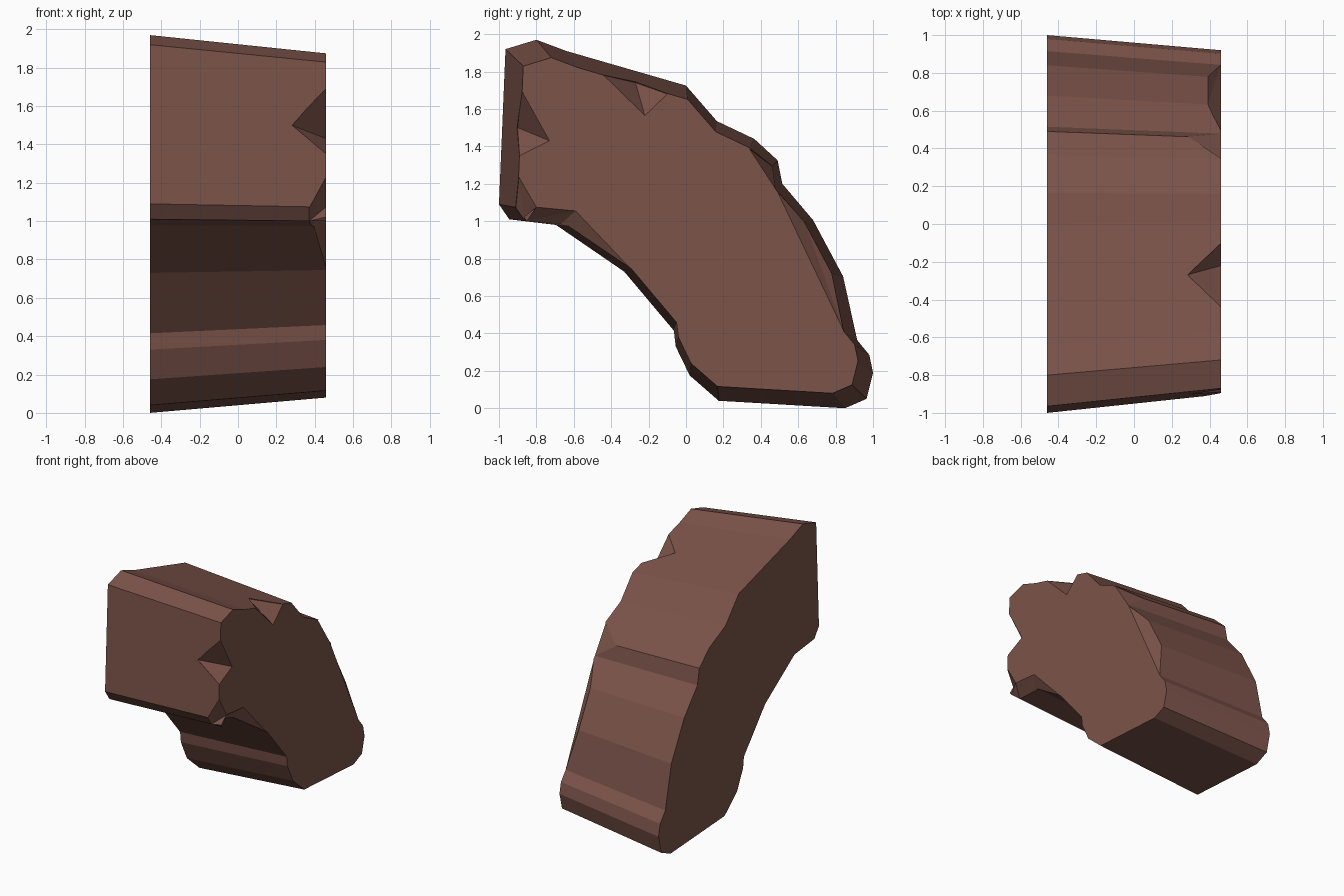
import bpy
import bmesh
from mathutils import Vector

default_cube = bpy.data.objects.get("Cube")
if default_cube:
    bpy.data.objects.remove(default_cube, do_unlink=True)

# Material
brown = bpy.data.materials.new("reddish_brown")
brown.use_nodes = True
colour = (0.2, 0.087, 0.067, 1)
brown.diffuse_color = colour
brown.node_tree.nodes["Principled BSDF"].inputs["Base Color"].default_value = colour


def make_object(name, mesh_builder):
    mesh = bpy.data.meshes.new(name)
    obj = bpy.data.objects.new(name, mesh)
    bpy.context.collection.objects.link(obj)
    mesh_builder.to_mesh(mesh)
    mesh_builder.free()
    mesh.materials.append(brown)
    return obj


# Curved block: a side profile (y, z) lofted to a smaller copy of itself
HALF_WIDTH = 0.46
TAPER = 0.911
PROFILE = [
    (-1, 1.09), (-.965, 1.92), (-.8, 1.97), (-.64, 1.91), (0, 1.725),
    (.165, 1.535), (.365, 1.44), (.49, 1.325), (.515, 1.2), (.68, 1.005),
    (.84, .705), (.915, .365), (.98, .285), (1, .19), (.965, .05),
    (.85, 0), (.175, .04), (.02, .175), (-.055, .33), (-.065, .415),
    (-.33, .73), (-.695, .98), (-.945, 1.01),
]


def build_block():
    bm = bmesh.new()
    wide = [bm.verts.new((-HALF_WIDTH, y, z)) for y, z in PROFILE]
    narrow = [bm.verts.new((HALF_WIDTH, y * TAPER + .009, z * TAPER + .08))
              for y, z in PROFILE]
    bm.faces.new(wide)
    bm.faces.new(narrow[::-1])
    for i in range(len(wide)):
        j = (i + 1) % len(wide)
        bm.faces.new((wide[i], narrow[i], narrow[j], wide[j]))
    bmesh.ops.recalc_face_normals(bm, faces=bm.faces[:])
    return make_object("curved_stone_block", bm)


def chip_away(block, name, points, push):
    """Cut the hull of the chip's corners, swept outward along push."""
    bm = bmesh.new()
    for corner in map(Vector, points):
        bm.verts.new(corner)
        bm.verts.new(corner + Vector(push))
    hull = bmesh.ops.convex_hull(bm, input=bm.verts[:])
    loose = {v for v in hull["geom_interior"] + hull["geom_unused"]
             if isinstance(v, bmesh.types.BMVert)}
    bmesh.ops.delete(bm, geom=list(loose), context="VERTS")
    bmesh.ops.recalc_face_normals(bm, faces=bm.faces[:])
    cutter = make_object(name, bm)
    cutter.hide_render = True
    modifier = block.modifiers.new(name, "BOOLEAN")
    modifier.operation = "DIFFERENCE"
    modifier.solver = "EXACT"
    modifier.object = cutter
    bpy.context.view_layer.objects.active = block
    bpy.ops.object.modifier_apply(modifier=modifier.name)
    bpy.data.objects.remove(cutter, do_unlink=True)


block = build_block()
EDGE = HALF_WIDTH

# Wedge notches in the front and top edges
chip_away(block, "front_notch",
          [(EDGE, -.88, 1.7), (EDGE, -.89, 1.35), (.28, -.9, 1.5), (EDGE, -.73, 1.43)],
          (.2, -.3, 0))
chip_away(block, "top_notch",
          [(EDGE, -.1, 1.68), (EDGE, -.44, 1.78), (.28, -.27, 1.74), (EDGE, -.22, 1.565)],
          (.2, 0, .3))

# Broken lower front corner
chip_away(block, "front_corner_chip",
          [(EDGE, -.893, 1.235), (.37, -.91, 1.07), (.37, -.86, 1), (EDGE, -.8, 1.075)],
          (.2, -.2, -.1))
chip_away(block, "underside_chip",
          [(EDGE, -.8, 1.075), (EDGE, -.59, 1.055), (EDGE, -.295, .745),
           (.38, -.67, .985), (.37, -.86, 1)],
          (.2, -.15, -.25))

# Worn back edge
chip_away(block, "back_step_chip",
          [(EDGE, .34, 1.385), (EDGE, .49, 1.155), (.28, .465, 1.29)],
          (.2, .2, .15))
chip_away(block, "back_edge_chip",
          [(EDGE, .49, 1.155), (.39, .632, 1), (.39, .778, .725), (EDGE, .845, .41)],
          (.2, .2, .1))
